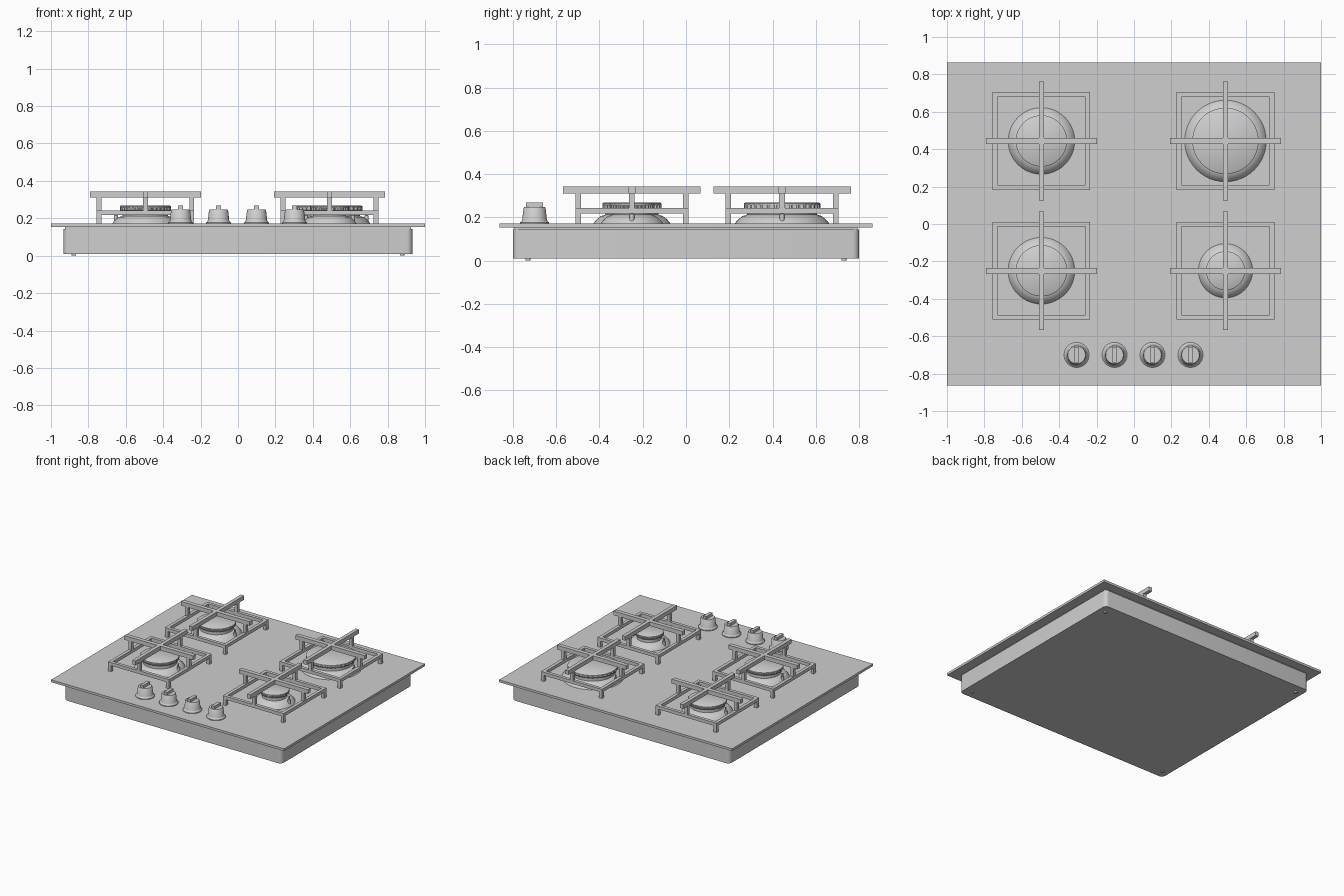
import bpy, bmesh, math

if "Cube" in bpy.data.objects:
    bpy.data.objects.remove(bpy.data.objects["Cube"])

grey = bpy.data.materials.new("satin grey")
grey.diffuse_color = (0.62, 0.62, 0.62, 1)
grey.use_nodes = True
grey.node_tree.nodes["Principled BSDF"].inputs["Base Color"].default_value = grey.diffuse_color


def finish(bm, name, smooth=False):
    bmesh.ops.recalc_face_normals(bm, faces=bm.faces)
    me = bpy.data.meshes.new(name)
    bm.to_mesh(me)
    bm.free()
    ob = bpy.data.objects.new(name, me)
    bpy.context.collection.objects.link(ob)
    me.materials.append(grey)
    if smooth:
        bpy.ops.object.select_all(action='DESELECT')
        ob.select_set(True)
        bpy.context.view_layer.objects.active = ob
        bpy.ops.object.shade_smooth_by_angle(angle=math.radians(35))
    return ob


def add_box(bm, x0, x1, y0, y1, z0, z1):
    vs = bmesh.ops.create_cube(bm, size=1)["verts"]
    for v in vs:
        v.co.x = x1 if v.co.x > 0 else x0
        v.co.y = y1 if v.co.y > 0 else y0
        v.co.z = z1 if v.co.z > 0 else z0
    return vs


def add_lathe(bm, cx, cy, profile, n=48, tooth=None):
    """Stack rings of (radius, z), capped at both ends; tooth = groove depth."""
    rings = []
    for r, z in profile:
        ring = []
        for i in range(n):
            a = 2 * math.pi * i / n
            rr = r - tooth if tooth and i % 4 >= 2 else r
            ring.append(bm.verts.new((cx + rr * math.cos(a), cy + rr * math.sin(a), z)))
        rings.append(ring)
    for lo, hi in zip(rings, rings[1:]):
        for i in range(n):
            j = (i + 1) % n
            bm.faces.new((lo[i], lo[j], hi[j], hi[i]))
    bm.faces.new(rings[0][::-1])
    bm.faces.new(rings[-1])


# Body box with rounded upright corners
bm = bmesh.new()
add_box(bm, -0.933, 0.933, -0.80, 0.80, 0.01, 0.143)
upright = [e for e in bm.edges if abs(e.verts[0].co.z - e.verts[1].co.z) > 0.1]
bmesh.ops.bevel(bm, geom=upright, offset=0.03, segments=5, profile=0.5, affect='EDGES')
finish(bm, "body", True)

# Seal between body and top plate
bm = bmesh.new()
add_box(bm, -0.925, 0.925, -0.792, 0.792, 0.143, 0.153)
finish(bm, "seal")

# Top plate
bm = bmesh.new()
add_box(bm, -1, 1, -0.863, 0.863, 0.153, 0.171)
finish(bm, "top_plate")

# Small feet under the body
bm = bmesh.new()
for sx in (-1, 1):
    for sy in (-1, 1):
        add_lathe(bm, sx * 0.877, sy * 0.73, [(0.012, 0), (0.012, 0.01)], 16)
finish(bm, "feet", True)


def burner(name, cx, cy, R):
    cap = R - 0.035
    # sloped base and neck
    bm = bmesh.new()
    add_lathe(bm, cx, cy, [(R + 0.006, 0.171), (R, 0.18), (R - 0.012, 0.193),
                           (R - 0.03, 0.207), (R - 0.04, 0.209),
                           (R - 0.05, 0.213), (R - 0.05, 0.243)])
    finish(bm, name + "_base", True)
    # toothed crown
    bm = bmesh.new()
    add_lathe(bm, cx, cy, [(cap - 0.006, 0.238), (cap, 0.244), (cap, 0.258)], 128, 0.006)
    finish(bm, name + "_crown")
    # flat lid
    bm = bmesh.new()
    add_lathe(bm, cx, cy, [(cap, 0.257), (cap, 0.264), (cap - 0.006, 0.268)])
    finish(bm, name + "_lid", True)
    # igniter and flame sensor pins
    bm = bmesh.new()
    for s in (-1, 1):
        add_lathe(bm, cx + s * (R - 0.014), cy, [(0.011, 0.171), (0.011, 0.215),
                                                 (0.006, 0.217), (0.006, 0.24)], 16)
    finish(bm, name + "_pins", True)


def grate(name, cx, cy):
    bm = bmesh.new()
    h, w = 0.261, 0.025
    # square frame
    for s in (-1, 1):
        a, b = sorted((s * h, s * (h - w)))
        add_box(bm, cx + a, cx + b, cy - h, cy + h, 0.218, 0.243)
        add_box(bm, cx - h + w, cx + h - w, cy + a, cy + b, 0.218, 0.243)
        # corner legs
        for t in (-1, 1):
            c, d = sorted((t * h, t * (h - w)))
            add_box(bm, cx + a, cx + b, cy + c, cy + d, 0.171, 0.218)
        # posts carrying the crossed bars
        add_box(bm, cx + a, cx + b, cy - 0.013, cy + 0.013, 0.243, 0.311)
        add_box(bm, cx - 0.013, cx + 0.013, cy + a, cy + b, 0.243, 0.311)
        # second bar in two halves
        c, d = sorted((s * 0.016, s * 0.318))
        add_box(bm, cx - 0.014, cx + 0.014, cy + c, cy + d, 0.311, 0.343)
    # first bar
    add_box(bm, cx - 0.296, cx + 0.296, cy - 0.016, cy + 0.016, 0.311, 0.343)
    finish(bm, name)


for name, x, y, R in (("back_left", -0.495, 0.444, 0.172), ("back_right", 0.489, 0.444, 0.212),
                      ("front_left", -0.495, -0.25, 0.172), ("front_right", 0.489, -0.25, 0.139)):
    burner(name + "_burner", x, y, R)
    grate(name + "_grate", x, y)

# Control knobs with grip bars
for i in range(4):
    x, y = -0.307 + i * 0.203, -0.70
    bm = bmesh.new()
    add_lathe(bm, x, y, [(0.067, 0.171), (0.067, 0.177), (0.06, 0.182), (0.057, 0.19),
                         (0.051, 0.243), (0.047, 0.248)], 40)
    finish(bm, f"knob_{i + 1}", True)
    bm = bmesh.new()
    add_box(bm, x - 0.013, x + 0.013, y - 0.04, y + 0.04, 0.247, 0.269)
    finish(bm, f"knob_grip_{i + 1}")
